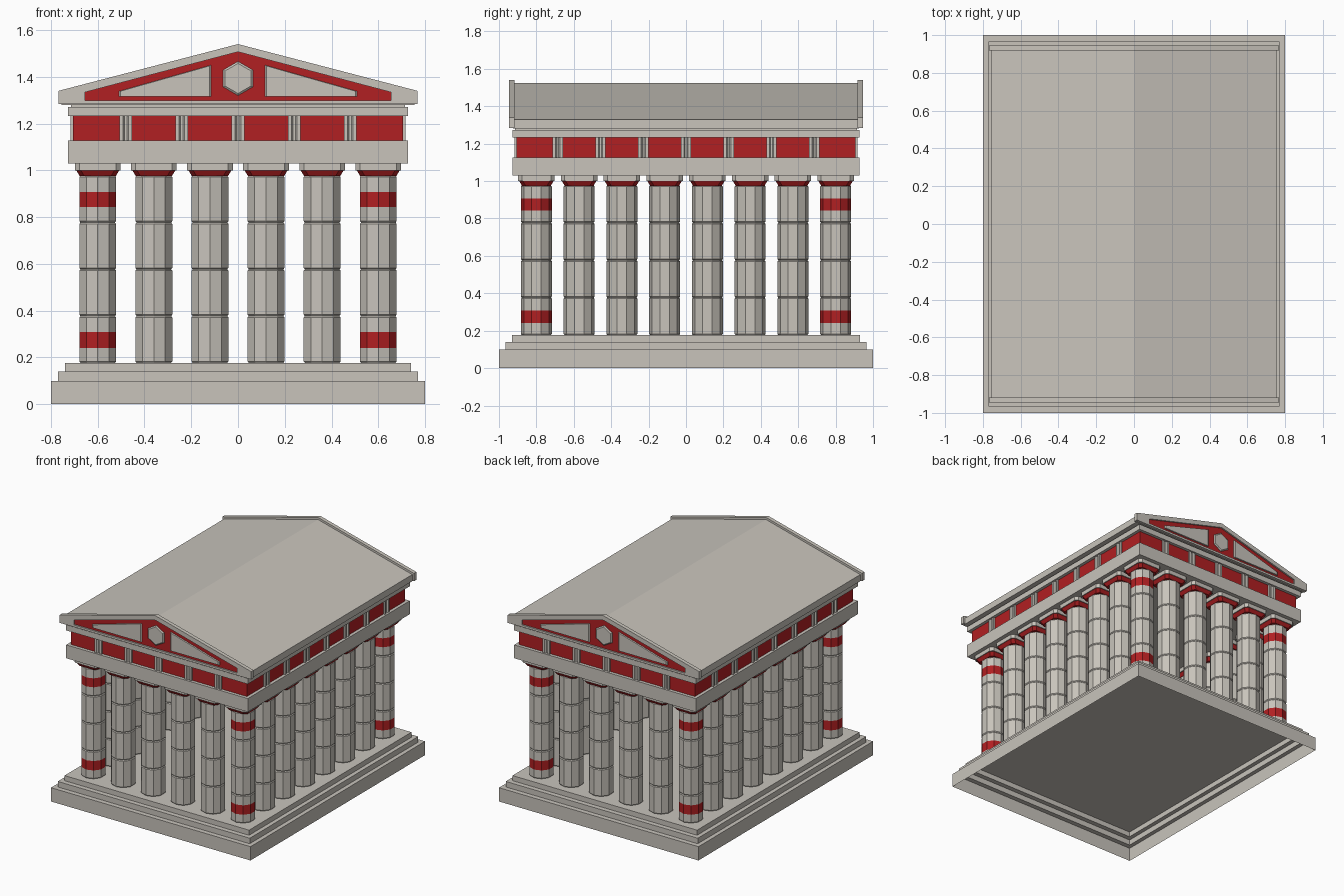
import bpy, bmesh, math
from mathutils import Vector

if "Cube" in bpy.data.objects:
    bpy.data.objects.remove(bpy.data.objects["Cube"])


def material(name, rgb):
    m = bpy.data.materials.new(name)
    m.diffuse_color = (*rgb, 1)
    m.use_nodes = True
    m.node_tree.nodes["Principled BSDF"].inputs["Base Color"].default_value = m.diffuse_color
    return m


STONE = material("pale_stone", (0.58, 0.55, 0.50))
RED = material("red_paint", (0.44, 0.014, 0.016))


def finish(name, bm, mats, loc=(0, 0, 0)):
    bmesh.ops.recalc_face_normals(bm, faces=bm.faces)
    me = bpy.data.meshes.new(name)
    bm.to_mesh(me)
    bm.free()
    for m in mats:
        me.materials.append(m)
    ob = bpy.data.objects.new(name, me)
    ob.location = loc
    bpy.context.collection.objects.link(ob)
    return ob


def copy(ob, name, loc, rot=0):
    new = bpy.data.objects.new(name, ob.data)
    new.location = loc
    new.rotation_euler.z = rot
    bpy.context.collection.objects.link(new)
    return new


def loft(name, loops, mats, bottom=True, red_rule=None):
    """Bridge matching point loops into one closed skin."""
    bm = bmesh.new()
    rings = [[bm.verts.new(p) for p in loop] for loop in loops]
    n = len(rings[0])
    for a, b in zip(rings, rings[1:]):
        for i in range(n):
            j = (i + 1) % n
            bm.faces.new((a[i], a[j], b[j], b[i]))
    bm.faces.new(rings[-1])
    if bottom:
        bm.faces.new(rings[0][::-1])
    if red_rule:
        for f in bm.faces:
            f.material_index = int(red_rule(f.calc_center_median().z))
    ob = finish(name, bm, mats)
    return ob


def rect(x, y, z, c=0.0):
    """Rectangle loop, with cut corners when c is set."""
    if not c:
        return [(-x, -y, z), (x, -y, z), (x, y, z), (-x, y, z)]
    return [(-x + c, -y, z), (x - c, -y, z), (x, -y + c, z), (x, y - c, z),
            (x - c, y, z), (-x + c, y, z), (-x, y - c, z), (-x, -y + c, z)]


def ring(r, z, n=10):
    return [(r * math.cos(math.pi / 2 + k * math.tau / n),
             r * math.sin(math.pi / 2 + k * math.tau / n), z) for k in range(n)]


def block(name, x, y, z0, z1, mat=STONE):
    return loft(name, [rect(x, y, z0), rect(x, y, z1)], [mat])


def xz(points, y):
    return [(x, y, z) for x, z in points]


# Stepped platform, hollow underneath
steps = [(0.80, 1.0, 0.0, 0.10), (0.77, 0.965, 0.10, 0.14), (0.74, 0.93, 0.14, 0.177)]
loft("stepped_platform", [rect(x, y, z) for x, y, a, b in steps for z in (a, b)],
     [STONE], bottom=False)

# Ten-sided column made of four drums with grooved seams
R, Z0, DRUM = 0.083, 0.177, 0.2
BANDS = [(0.24, 0.308), (0.843, 0.908)]


def column_loops(banded):
    prof = []
    for i in range(4):
        a, b = Z0 + i * DRUM, Z0 + (i + 1) * DRUM
        prof += [(R - 0.005, a), (R, a + 0.006), (R, b - 0.006), (R - 0.005, b - 0.0005)]
    if banded:
        prof += [(R, z) for band in BANDS for z in band]
    return [ring(r, z) for r, z in sorted(prof, key=lambda p: p[1])]


def in_band(z):
    return any(a < z < b for a, b in BANDS)


plain = loft("column", column_loops(False), [STONE])
banded = loft("corner_column", column_loops(True), [STONE, RED], red_rule=in_band)
# Red flared cushion under a pale slab
capital = loft("capital", [rect(0.077, 0.077, 0.975, 0.02), rect(0.092, 0.092, 1.0, 0.02),
                           rect(0.098, 0.098, 1.0, 0.02), rect(0.098, 0.098, 1.03, 0.02)],
               [STONE, RED], red_rule=lambda z: z < 0.9999)

# Colonnade: 6 across the ends, 8 along the sides
SX, SY = 0.24, 1.6 / 7
for i in range(6):
    for j in range(8):
        if i not in (0, 5) and j not in (0, 7):
            continue
        corner = i in (0, 5) and j in (0, 7)
        at = (-0.6 + i * SX, -0.8 + j * SY, 0)
        copy(banded if corner else plain, "corner_column" if corner else "column", at)
        copy(capital, "capital", at)
for ob in (plain, banded, capital):
    bpy.data.objects.remove(ob)

# Beam, red frieze and cornice
block("architrave", 0.728, 0.928, 1.03, 1.127)
block("frieze", 0.705, 0.905, 1.127, 1.232, RED)
loft("cornice", [rect(0.728, 0.928, 1.232), rect(0.728, 0.928, 1.272),
                 rect(0.715, 0.915, 1.272), rect(0.715, 0.915, 1.285)], [STONE])

# Grooved frieze blocks
w, d = 0.027, 0.012
cut = [(-w, 0.01), (-w, -d), (-0.012, -d), (-0.005, -0.003), (0.005, -0.003),
       (0.012, -d), (w, -d), (w, 0.01)]
tri = loft("frieze_block", [[(x, y, z) for x, y in cut] for z in (1.127, 1.232)], [STONE])
for i in range(-2, 3):
    copy(tri, "frieze_block", (i * SX, -0.905, 0))
    copy(tri, "frieze_block", (i * SX, 0.905, 0), math.pi)
for j in range(-3, 4):
    copy(tri, "frieze_block", (0.705, j * SY, 0), math.pi / 2)
    copy(tri, "frieze_block", (-0.705, j * SY, 0), -math.pi / 2)
bpy.data.objects.remove(tri)

# Gabled roof
gable = [(-0.755, 1.28), (0.755, 1.28), (0.755, 1.328), (0, 1.525), (-0.755, 1.328)]
loft("roof", [xz(gable, -0.925), xz(gable, 0.925)], [STONE])

# Pediment frame, with a recessed opening
outer = [(-0.768, 1.283), (0.768, 1.283), (0.768, 1.34), (0, 1.54), (-0.768, 1.34)]
inner = [(-0.655, 1.298), (0.655, 1.298), (0.655, 1.334), (0, 1.507), (-0.655, 1.334)]
BACK, FRONT, FIELD = -0.918, -0.946, -0.934
frame = loft("pediment_frame", [xz(outer, BACK), xz(outer, FRONT),
                                xz(inner, FRONT), xz(inner, FIELD)], [STONE])
field = loft("pediment_field", [xz(inner, FIELD + 0.004), xz(inner, FIELD - 0.001)], [RED])


def raised(name, points, inset):
    """Plate with a bevelled edge on the red field."""
    c = sum((Vector(p) for p in points), Vector((0, 0))) / len(points)
    small = [tuple(c + (Vector(p) - c) * inset) for p in points]
    return loft(name, [xz(points, FIELD), xz(points, FIELD - 0.004),
                       xz(small, FIELD - 0.010)], [STONE])


panel = [(0.115, 1.315), (0.51, 1.315), (0.51, 1.338), (0.115, 1.45)]
hexagon = [(0.073 * math.sin(k * math.pi / 3), 1.393 + 0.073 * math.cos(k * math.pi / 3))
           for k in range(6)]
parts = [frame, field,
         raised("right_pediment_panel", panel, 0.96),
         raised("left_pediment_panel", [(-x, z) for x, z in panel], 0.96),
         raised("hexagon_medallion", hexagon, 0.88)]
for ob in parts:
    copy(ob, "back_" + ob.name, (0, 0, 0), math.pi)
